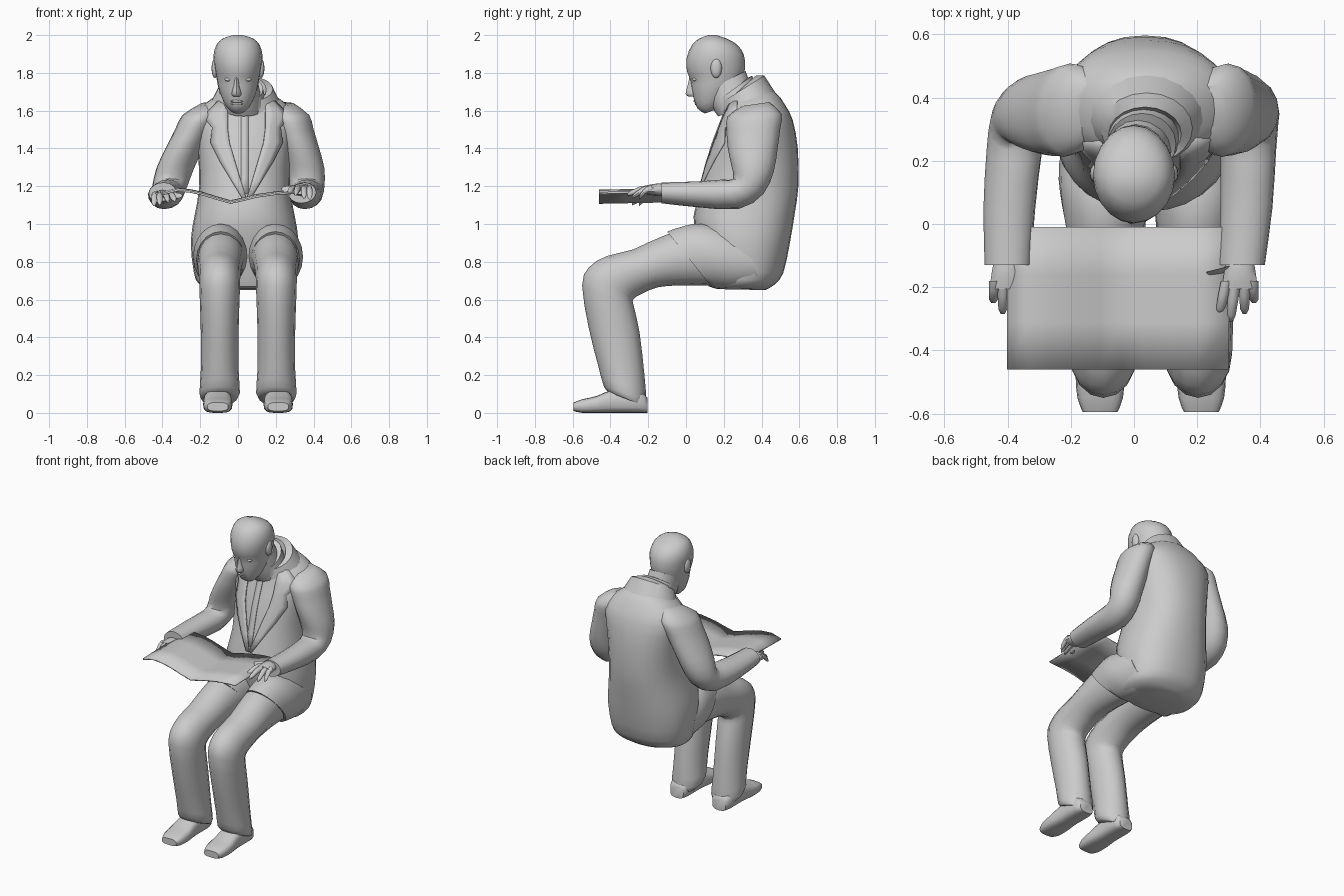
import bpy, bmesh, math
from mathutils import Vector
from mathutils.bvhtree import BVHTree

cube = bpy.data.objects.get("Cube")
if cube:
    bpy.data.objects.remove(cube, do_unlink=True)

GREY = (0.6, 0.6, 0.6, 1)
mat = bpy.data.materials.new("plain grey")
mat.use_nodes = True
mat.diffuse_color = GREY
mat.node_tree.nodes["Principled BSDF"].inputs["Base Color"].default_value = GREY
SIDES = (("right", -1), ("left", 1))


def finish(name, bm, angle=50):
    bmesh.ops.recalc_face_normals(bm, faces=bm.faces)
    mesh = bpy.data.meshes.new(name)
    bm.to_mesh(mesh)
    bm.free()
    mesh.materials.append(mat)
    obj = bpy.data.objects.new(name, mesh)
    bpy.context.collection.objects.link(obj)
    bpy.ops.object.select_all(action="DESELECT")
    obj.select_set(True)
    bpy.context.view_layer.objects.active = obj
    bpy.ops.object.shade_smooth_by_angle(angle=math.radians(angle))
    return obj


def smooth_rings(rings, steps):
    """Catmull-Rom interpolation between the given sections."""
    out = []
    last = len(rings) - 1
    for i in range(last):
        p = [rings[max(0, min(last, i + k))] for k in (-1, 0, 1, 2)]
        for j in range(steps):
            t = j / steps
            out.append([b + 0.5 * t * (c - a + t * (2*a - 5*b + 4*c - d + t * (3*(b - c) + d - a)))
                        for a, b, c, d in zip(*p)])
    return out + [rings[-1]]


def loft(name, rings, segs=16, power=1.0, steps=2, caps=True, place=None):
    """Skin sections given as x, half width, front y, front z, back y, back z."""
    bm = bmesh.new()
    loops = []
    for x, w, ya, za, yb, zb in smooth_rings(rings, steps):
        mid = Vector((x, (ya + yb) / 2, (za + zb) / 2))
        depth = Vector((0, (ya - yb) / 2, (za - zb) / 2))
        loop = []
        for k in range(segs):
            a = math.tau * k / segs
            c, s = math.cos(a), math.sin(a)
            c = math.copysign(abs(c) ** power, c)
            s = math.copysign(abs(s) ** power, s)
            p = mid + Vector((w * s, 0, 0)) + depth * c
            loop.append(bm.verts.new(place(p) if place else p))
        loops.append(loop)
    for lo, hi in zip(loops, loops[1:]):
        for k in range(segs):
            n = (k + 1) % segs
            bm.faces.new((lo[k], lo[n], hi[n], hi[k]))
    if caps:
        bm.faces.new(loops[0])
        bm.faces.new(loops[-1])
    return finish(name, bm)


def strip(name, rows, thickness):
    """Thick sheet through rows of points."""
    bm = bmesh.new()
    grid = [[bm.verts.new(p) for p in row] for row in rows]
    for a, b in zip(grid, grid[1:]):
        for k in range(len(a) - 1):
            bm.faces.new((a[k], a[k + 1], b[k + 1], b[k]))
    obj = finish(name, bm)
    mod = obj.modifiers.new("thickness", "SOLIDIFY")
    mod.thickness = thickness
    mod.offset = 0
    return obj


def ball(name, centre, size):
    bm = bmesh.new()
    bmesh.ops.create_uvsphere(bm, u_segments=12, v_segments=8, radius=1)
    for v in bm.verts:
        v.co = Vector(centre) + Vector([a * b for a, b in zip(v.co, size)])
    return finish(name, bm)


# Jacket body, leaning forward
torso = loft("jacket_body", [
    (.04, .13, .2, .655, .42, .65), (.04, .24, .12, .67, .47, .68),
    (.035, .27, .1, .76, .515, .74), (.035, .285, .06, .92, .55, .9),
    (.035, .265, .04, 1.04, .575, 1.05), (.035, .24, .08, 1.2, .595, 1.2),
    (.035, .25, .13, 1.4, .592, 1.4), (.04, .275, .18, 1.53, .565, 1.55),
    (.04, .24, .2, 1.59, .525, 1.63), (.04, .17, .21, 1.635, .475, 1.695),
    (.04, .1, .23, 1.66, .4, 1.73)], segs=28, power=.87)

# Lapels and shirt placket laid over the chest
tree = BVHTree.FromPolygons([v.co for v in torso.data.vertices],
                            [p.vertices for p in torso.data.polygons])


def on_chest(x, z, lift):
    hit = tree.ray_cast(Vector((x, -1, z)), Vector((0, 1, 0)))[0]
    hit = hit or tree.find_nearest(Vector((x, .2, z)))[0]
    return hit + Vector((0, -lift, 0))


LAPEL = [(.1, .15, 1.65), (.1, .23, 1.57), (.1, .18, 1.51), (.09, .19, 1.43),
         (.06, .14, 1.33), (.03, .08, 1.23), (0, .02, 1.13)]
for side, s in SIDES:
    strip(side + "_lapel", [[on_chest(.045 + s * (a + (b - a) * t / 3), z, .006)
                             for t in range(4)] for a, b, z in LAPEL], .009)
strip("shirt_placket", [[on_chest(.035 + dx, 1.16 + k * .08, .002) for dx in (-.02, .02)]
                        for k in range(7)], .006)

# Collars and neck
loft("jacket_collar", [
    (.04, .185, .19, 1.58, .47, 1.7), (.04, .145, .19, 1.645, .415, 1.785),
    (.035, .115, .2, 1.635, .37, 1.785), (.035, .105, .21, 1.61, .36, 1.74)],
    segs=20, steps=1, caps=False)
loft("shirt_collar", [
    (.03, .118, .17, 1.59, .38, 1.7), (.025, .108, .155, 1.645, .35, 1.785),
    (.02, .09, .18, 1.64, .32, 1.77)], segs=20, steps=1, caps=False)
loft("neck", [(.03, .105, .17, 1.57, .38, 1.64), (.02, .1, .13, 1.63, .345, 1.73),
              (.005, .1, .1, 1.7, .315, 1.81)])

# Bald head bent toward the page
loft("head", [
    (0, .035, .1, 1.585, .17, 1.61), (0, .066, .062, 1.61, .22, 1.65),
    (0, .09, .045, 1.65, .265, 1.71), (0, .106, .032, 1.7, .295, 1.76),
    (0, .115, .024, 1.76, .308, 1.8), (0, .124, .005, 1.81, .313, 1.84),
    (0, .13, .004, 1.88, .305, 1.9), (0, .115, .03, 1.945, .27, 1.95),
    (0, .08, .07, 1.982, .215, 1.982), (0, .025, .12, 2, .16, 2)], segs=20)
loft("nose", [(-.008, .018, .012, 1.675, .07, 1.675), (-.008, .026, -.002, 1.69, .07, 1.69),
              (-.008, .016, .008, 1.73, .07, 1.74), (-.006, .012, .02, 1.785, .06, 1.79)], segs=8)
for k, z in enumerate((1.636, 1.65)):
    ball(("lower", "upper")[k] + "_lip", (-.005, .06 - .006 * k, z), (.035, .014, .008))
for side, s in SIDES:
    ball(side + "_eye", (s * .05, .047, 1.765), (.022, .014, .01))
    ball(side + "_ear", (s * .122, .16, 1.825), (.018, .03, .052))

# Bent sleeves
SLEEVE = [
    (.19, .06, .3, 1.625, .44, 1.645), (.235, .1, .22, 1.57, .505, 1.585),
    (.265, .1, .215, 1.5, .5, 1.51), (.305, .1, .22, 1.41, .485, 1.4),
    (.345, .1, .24, 1.31, .465, 1.28), (.363, .093, .25, 1.24, .41, 1.16),
    (.37, .088, .19, 1.235, .28, 1.08), (.375, .082, .05, 1.225, .05, 1.09),
    (.37, .073, -.13, 1.22, -.13, 1.11)]
# Fingers: sideways start, sideways end, tip y, tip drop
FINGERS = [(-.042, -.065, -.285, .03), (-.015, -.03, -.31, .035),
           (.014, .015, -.285, .05), (.04, .045, -.25, .055)]
for side, s in SIDES:
    def arm_place(p, s=s):
        return Vector((s * p.x + .06 * (p.y - .3) + .1 * (p.z - 1.2), p.y, p.z))
    loft(side + "_sleeve", SLEEVE, place=arm_place)

    # Hands holding the sheet edges
    hx = .335 if s > 0 else -.4
    hz = 1.175 if s > 0 else 1.14
    loft(side + "_palm", [(hx, .042, -.1, hz + .035, -.1, hz - .03),
                          (hx, .052, -.15, hz + .04, -.15, hz - .025),
                          (hx, .06, -.205, hz + .03, -.205, hz - .02)], segs=10)
    for k, (a, b, tip, drop) in enumerate(FINGERS):
        rings = []
        for t, r in ((0, .018), (.45, .017), (.85, .014), (1, .006)):
            y = -.18 + (tip + .18) * t
            z = hz + .015 - drop * t * t
            x = hx + s * (a + (b - a) * t)
            rings.append((x, r, y, z + r, y, z - r))
        loft(f"{side}_finger_{k + 1}", rings, segs=8, steps=1)
    thumb = []
    for t, r in ((0, .02), (.5, .018), (.9, .013), (1, .006)):
        x = hx - s * (.02 + .08 * t)
        y = -.13 - (.02 if s > 0 else .09) * t
        thumb.append((x, r, y, hz + .01 + r, y - r, hz + .01 - r))
    loft(side + "_thumb", thumb, segs=8, steps=1)

# Open sheet with two sagging pages
WAVE = [(-.4, 1.16), (-.33, 1.18), (-.26, 1.175), (-.19, 1.16), (-.11, 1.135),
        (-.04, 1.115), (.03, 1.13), (.1, 1.148), (.2, 1.162), (.3, 1.168)]
strip("open_sheet", [[(x, y, z + .02 * (y + .3)) for x, z in WAVE]
                     for y in (-.46, -.31, -.16, -.01)], .01)

# Trousers, jacket skirts and shoes
TROUSER = [
    (.13, .1, .25, .9, .3, .68), (.135, .125, .08, .97, .13, .675),
    (.145, .122, -.1, .945, -.03, .675), (.15, .115, -.28, .865, -.15, .665),
    (.15, .11, -.42, .83, -.235, .63), (.15, .108, -.515, .77, -.28, .6),
    (.15, .106, -.55, .675, -.275, .56), (.15, .1, -.515, .45, -.245, .42),
    (.15, .1, -.465, .25, -.22, .2), (.15, .107, -.435, .14, -.21, .07),
    (.155, .09, -.41, .11, -.215, .035)]
SKIRT = [(.14, .12, .3, .95, .4, .67), (.145, .145, .1, 1, .28, .653),
         (.145, .142, 0, .992, .2, .655), (.145, .128, -.1, .96, .14, .662)]
SHOE = [(.16, .05, -.205, .08, -.205, 0), (.16, .07, -.25, .12, -.25, 0),
        (.16, .07, -.38, .125, -.38, 0), (.16, .078, -.47, .09, -.47, 0),
        (.16, .072, -.55, .072, -.55, 0), (.16, .055, -.595, .055, -.595, .01)]
for side, s in SIDES:
    def leg_place(p, s=s):
        return Vector((.053 + s * p.x, p.y, p.z))
    loft(side + "_trouser_leg", TROUSER, place=leg_place)
    loft(side + "_jacket_skirt", SKIRT, segs=20, place=leg_place)
    loft(side + "_shoe", SHOE, segs=16, power=.65, place=leg_place)
